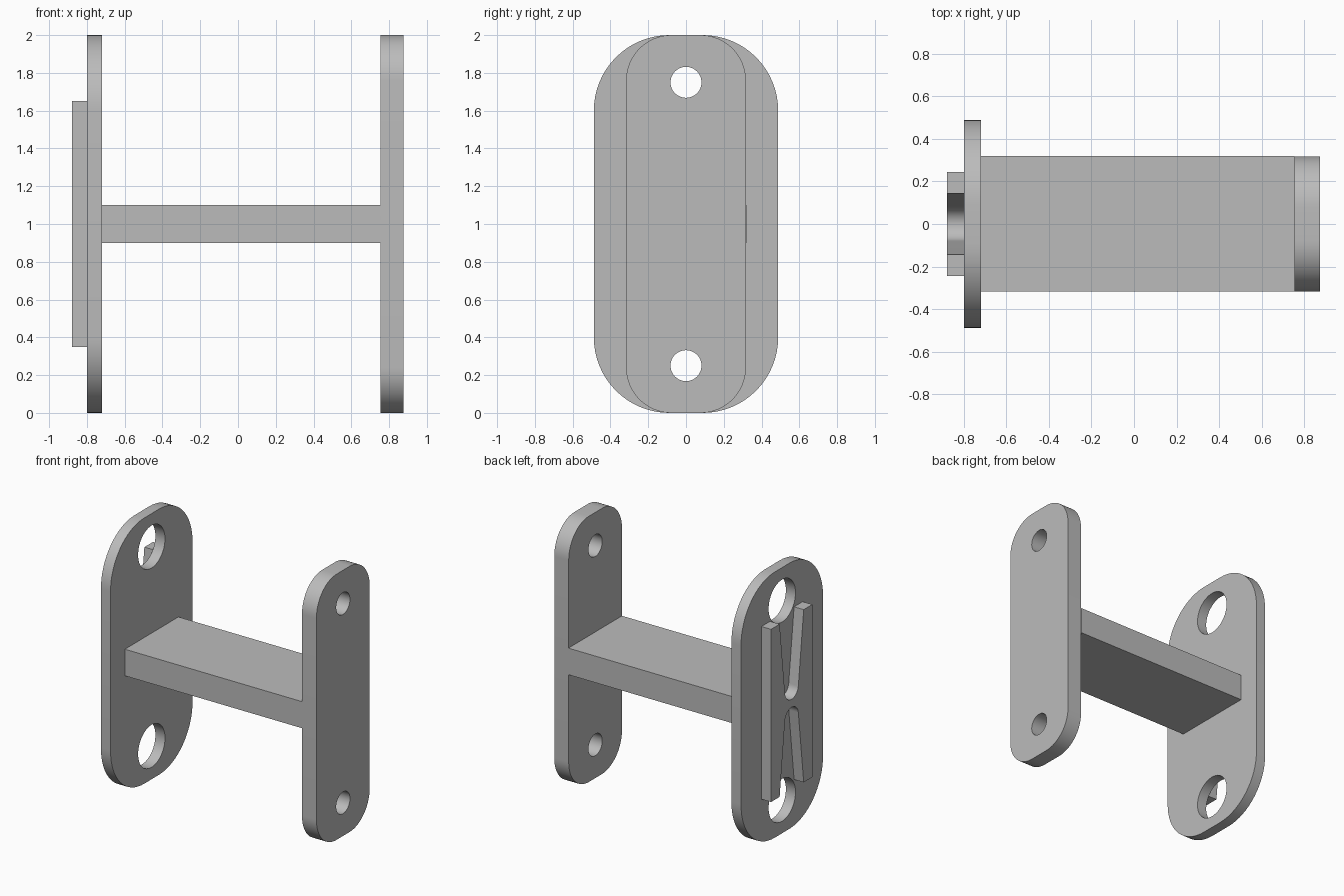
import bpy, bmesh
from math import sin, cos, pi, radians
from mathutils import Vector

if "Cube" in bpy.data.objects:
    bpy.data.objects.remove(bpy.data.objects["Cube"], do_unlink=True)

# Single grey finish
GREY = (0.5, 0.5, 0.5, 1)
grey = bpy.data.materials.new("plain grey")
grey.use_nodes = True
grey.diffuse_color = GREY
grey.node_tree.nodes["Principled BSDF"].inputs["Base Color"].default_value = GREY


def arc(cy, cz, r, start, end, steps):
    """Points on an arc in the y-z plane, angles in degrees."""
    angles = [radians(start + (end - start) * i / steps) for i in range(steps + 1)]
    return [(cy + r * cos(a), cz + r * sin(a)) for a in angles]


def circle(cz, r):
    return arc(0, cz, r, 0, 360, 48)[:-1]


def rounded_plate(half_width, height, r):
    y, top = half_width - r, height - r
    return (arc(y, top, r, 0, 90, 16) + arc(-y, top, r, 90, 180, 16)
            + arc(-y, r, r, 180, 270, 16) + arc(y, r, r, 270, 360, 16))


def extrude_profile(name, loops, x0, x1):
    """Fill an outline (with holes) in the y-z plane and extrude it along x."""
    bm = bmesh.new()
    edges = []
    for loop in loops:
        verts = [bm.verts.new((x0, y, z)) for y, z in loop]
        edges += [bm.edges.new((v, verts[i - 1])) for i, v in enumerate(verts)]
    bmesh.ops.triangle_fill(bm, edges=edges, use_beauty=True, normal=Vector((1, 0, 0)))
    grown = bmesh.ops.extrude_face_region(bm, geom=bm.faces[:])["geom"]
    moved = [g for g in grown if isinstance(g, bmesh.types.BMVert)]
    bmesh.ops.translate(bm, verts=moved, vec=(x1 - x0, 0, 0))
    bmesh.ops.recalc_face_normals(bm, faces=bm.faces[:])
    mesh = bpy.data.meshes.new(name)
    bm.to_mesh(mesh)
    bm.free()
    mesh.materials.append(grey)
    obj = bpy.data.objects.new(name, mesh)
    bpy.context.collection.objects.link(obj)
    bpy.ops.object.select_all(action="DESELECT")
    obj.select_set(True)
    bpy.context.view_layer.objects.active = obj
    bpy.ops.object.shade_smooth_by_angle(angle=radians(30))
    return obj


HOLES = (0.25, 1.75)

# End plates: wide with access holes, narrow with screw holes
extrude_profile("wide_plate", [rounded_plate(0.488, 2, 0.4)]
                + [circle(z, 0.16) for z in HOLES], -0.8, -0.72)
extrude_profile("narrow_plate", [rounded_plate(0.317, 2, 0.24)]
                + [circle(z, 0.082) for z in HOLES], 0.755, 0.875)

# Crossbar between the plates
extrude_profile("crossbar", [[(-0.317, 0.9), (0.32, 0.9), (0.32, 1.1), (-0.317, 1.1)]],
                -0.72, 0.755)

# Raised pad with a rounded tapering notch at each end
upper = ([(0.245, 1.65), (0.143, 1.65)]
         + arc(0, 1.11, 0.08, -6.6, -173.4, 24)
         + [(-0.143, 1.65), (-0.245, 1.65)])
lower = [(-y, 2 - z) for y, z in upper]
extrude_profile("notched_pad", [upper + lower], -0.88, -0.8)
